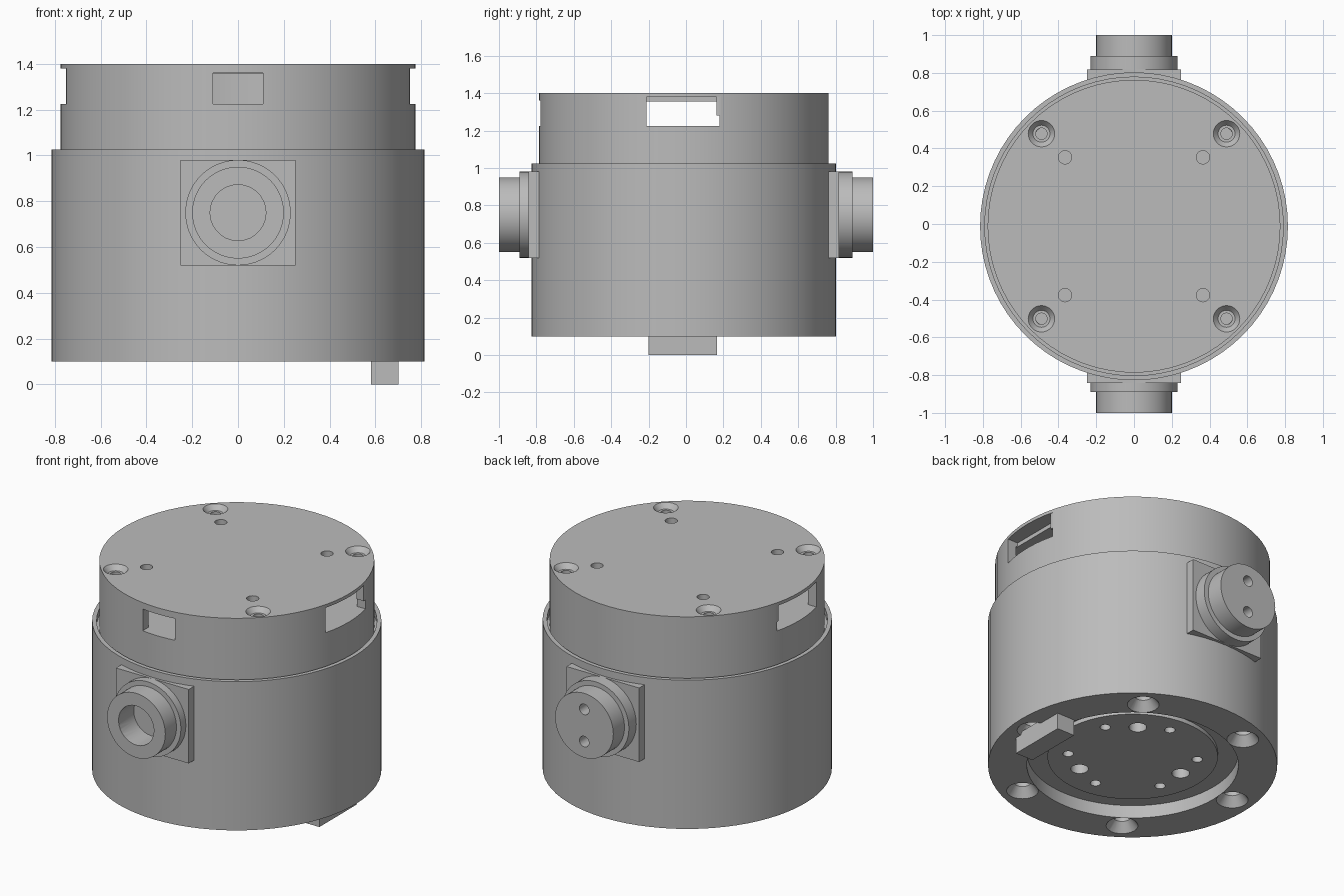
import bpy, bmesh
from math import radians, sin, cos, pi
from mathutils import Matrix

cube = bpy.data.objects.get("Cube")
if cube:
    bpy.data.objects.remove(cube)

grey = bpy.data.materials.new("plain grey")
grey.use_nodes = True
colour = (0.5, 0.5, 0.5, 1)
grey.diffuse_color = colour
grey.node_tree.nodes["Principled BSDF"].inputs["Base Color"].default_value = colour

CY = -0.012          # y of the housing axis
NOZZLE_Z = 0.75


def finish(name, bm):
    bmesh.ops.remove_doubles(bm, verts=bm.verts, dist=1e-5)
    bmesh.ops.recalc_face_normals(bm, faces=bm.faces)
    mesh = bpy.data.meshes.new(name)
    bm.to_mesh(mesh)
    bm.free()
    mesh.materials.append(grey)
    obj = bpy.data.objects.new(name, mesh)
    bpy.context.collection.objects.link(obj)
    return obj


def lathe(name, profile, at=(0, 0, 0), tilt=0, sides=72):
    """Solid of revolution from (radius, height) points, starting and ending on the axis or closed."""
    bm = bmesh.new()
    rings = []
    for r, z in profile:
        if r == 0:
            rings.append([bm.verts.new((0, 0, z))] * sides)
        else:
            rings.append([bm.verts.new((r * cos(2 * pi * i / sides), r * sin(2 * pi * i / sides), z))
                          for i in range(sides)])
    pairs = list(zip(rings, rings[1:]))
    if profile[0][0] > 0:
        pairs.append((rings[-1], rings[0]))
    for a, b in pairs:
        for i in range(sides):
            j = (i + 1) % sides
            corners = list(dict.fromkeys((a[i], a[j], b[j], b[i])))
            if len(corners) > 2:
                bm.faces.new(corners)
    bmesh.ops.transform(bm, verts=bm.verts,
                        matrix=Matrix.Translation(at) @ Matrix.Rotation(radians(tilt), 4, 'X'))
    return finish(name, bm)


def box(name, low, high):
    bm = bmesh.new()
    bmesh.ops.create_cube(bm, size=1)
    for v in bm.verts:
        v.co = [l + (c + 0.5) * (h - l) for c, l, h in zip(v.co, low, high)]
    return finish(name, bm)


def drill(steps, at, tilt=0):
    """Cutter with stepped or tapered radius."""
    return lathe("cutter", [(0, steps[0][1])] + steps + [(0, steps[-1][1])], at, tilt, 28)


def cut(obj, cutters):
    bpy.context.view_layer.objects.active = obj
    for cutter in cutters:
        cutter.hide_render = True
        mod = obj.modifiers.new("cut", 'BOOLEAN')
        mod.operation = 'DIFFERENCE'
        mod.solver = 'EXACT'
        mod.object = cutter
        bpy.ops.object.modifier_apply(modifier=mod.name)
        bpy.data.objects.remove(cutter)


def polar(radius, degrees, z):
    a = radians(degrees)
    return (radius * cos(a), CY + radius * sin(a), z)


# Outer shell with recessed underside and a shallow groove at the top rim
shell = lathe("outer_shell", [(0, 0.155), (0.48, 0.155), (0.48, 0.18), (0.596, 0.18), (0.596, 0.1),
                              (0.815, 0.1), (0.815, 1.025), (0.79, 1.025), (0.79, 0.985), (0, 0.985)],
              (0, CY, 0))
holes = []
for k in range(6):
    # countersunk mounting holes, then the small holes of the inner plate
    holes.append(drill([(0.092, -0.01), (0.09, 0), (0.048, 0.055), (0.048, 0.2)],
                       polar(0.685, 55 + 60 * k, 0.1)))
    holes.append(drill([(0.03, -0.05), (0.03, 0.12)], polar(0.365, 25 + 60 * k, 0.155)))
for k in range(3):
    holes.append(drill([(0.05, -0.05), (0.05, 0.12)], polar(0.33, 55 + 120 * k, 0.155)))
cut(shell, holes)

# Inner housing
lathe("inner_housing", [(0, 0.97), (0.775, 0.97), (0.775, 1.225), (0, 1.225)], (0, CY, 0))

# Hollow cap with side windows, front slot and screw holes
cap = lathe("cap", [(0, 1.4), (0.775, 1.4), (0.775, 1.225), (0.72, 1.225), (0.72, 1.355), (0, 1.355)],
            (0, CY, 0))
openings = [box("cutter", (-0.11, -0.9, 1.2), (0.11, -0.6, 1.36))]
for s in (-1, 1):
    xs = sorted((s * 0.68, s * 0.9))
    openings.append(box("cutter", (xs[0], -0.21, 1.2), (xs[1], 0.18, 1.38)))
    for t in (-1, 1):
        openings.append(drill([(0.07, 0.01), (0.07, 0), (0.045, -0.03), (0.03, -0.03), (0.03, -0.1)],
                              (s * 0.49, CY + t * 0.49, 1.4)))
        openings.append(drill([(0.035, 0.01), (0.035, -0.1)], (s * 0.365, CY + t * 0.365, 1.4)))
cut(cap, openings)

for s, side in ((-1, "right"), (1, "left")):
    # Window catches
    xs = sorted((s * 0.7, s * 0.75))
    box(side + "_window_catch", (xs[0], 0.163, 1.28), (xs[1], 0.185, 1.385))
    # Screw posts inside the cap
    for t, end in ((-1, "front"), (1, "back")):
        lathe(f"{end}_{side}_screw_post", [(0.03, 1.22), (0.07, 1.22), (0.07, 1.357), (0.03, 1.357)],
              (s * 0.49, CY + t * 0.49, 0), sides=28)

# Square pads and nozzles at the front and back
for s, end in ((-1, "front"), (1, "back")):
    ys = sorted((CY + s * 0.7, CY + s * 0.829))
    box(end + "_pad", (-0.25, ys[0], 0.52), (0.25, ys[1], 0.98))
    nozzle = lathe(end + "_nozzle", [(0, 0.75), (0.23, 0.75), (0.23, 0.89), (0.2, 0.89), (0.2, 1), (0, 1)],
                   (0, 0, NOZZLE_Z), -90 * s)
    if s < 0:
        bores = [drill([(0.122, 0.85), (0.122, 1.05)], (0, 0, NOZZLE_Z), 90)]
    else:
        bores = [drill([(0.033, 0.88), (0.033, 1.05)], (0, 0, NOZZLE_Z + d), -90) for d in (-0.1, 0.1)]
    cut(nozzle, bores)

# Locating foot under the left side
box("foot", (0.58, -0.2, 0), (0.7, 0.165, 0.12))

# Smooth round walls, keep edges sharp
bpy.ops.object.select_all(action='DESELECT')
for obj in bpy.context.scene.objects:
    if obj.type == 'MESH':
        obj.select_set(True)
        bpy.context.view_layer.objects.active = obj
bpy.ops.object.shade_smooth_by_angle(angle=radians(25))
